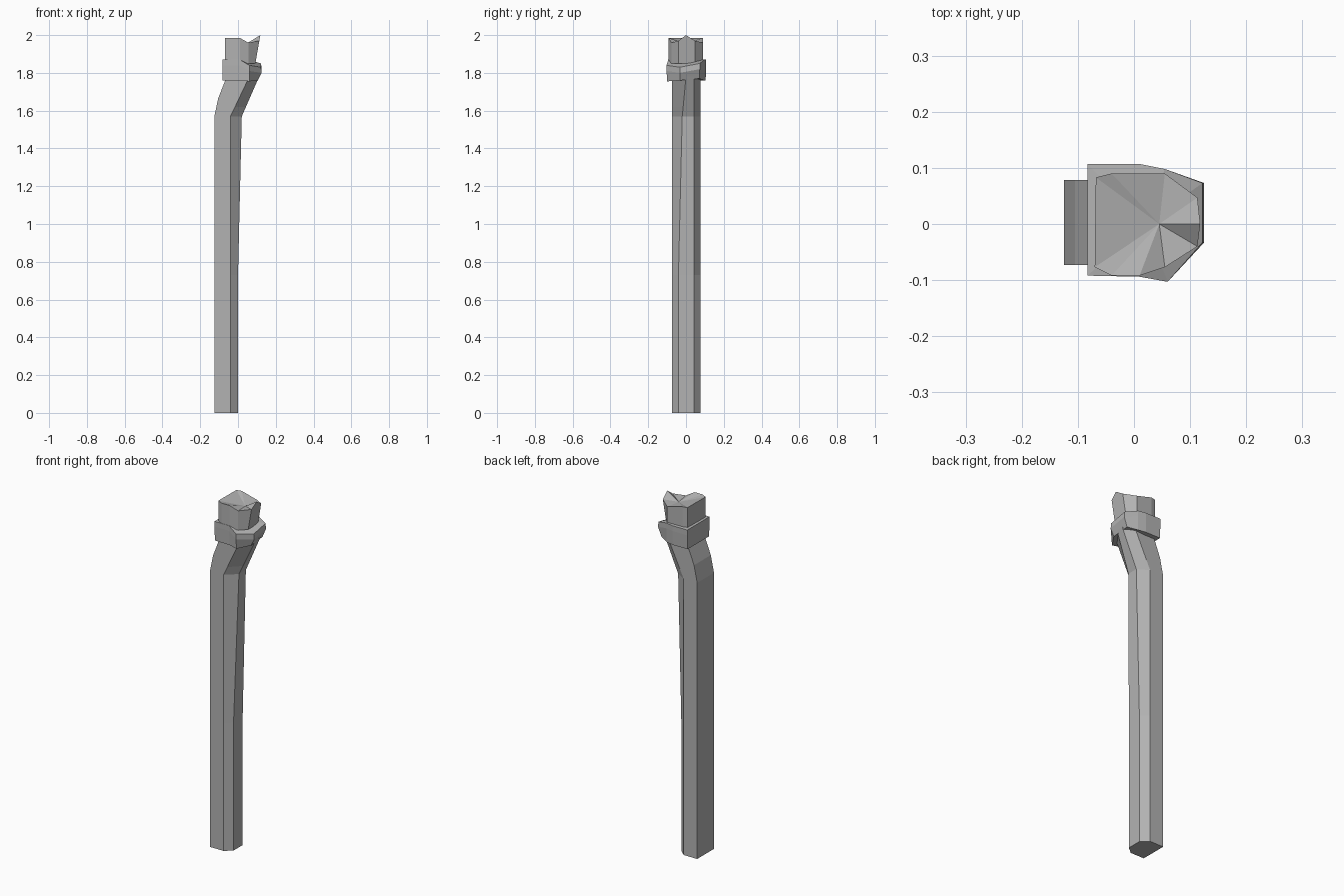
import bpy
import bmesh

cube = bpy.data.objects.get("Cube")
if cube:
    bpy.data.objects.remove(cube, do_unlink=True)

grey = bpy.data.materials.new("plain_grey")
grey.use_nodes = True
colour = (0.45, 0.45, 0.45, 1)
grey.diffuse_color = colour
grey.node_tree.nodes["Principled BSDF"].inputs["Base Color"].default_value = colour


def loft(name, rings, hub=None):
    """Skin a stack of equal rings, closing the ends; hub makes a dished top."""
    bm = bmesh.new()
    loops = [[bm.verts.new(p) for p in ring] for ring in rings]
    n = len(loops[0])
    for low, high in zip(loops, loops[1:]):
        for i in range(n):
            j = (i + 1) % n
            bm.faces.new((low[i], low[j], high[j], high[i]))
    bm.faces.new(loops[0][::-1])
    if hub:
        centre = bm.verts.new(hub)
        for i in range(n):
            bm.faces.new((loops[-1][i], loops[-1][(i + 1) % n], centre))
    else:
        bm.faces.new(loops[-1])
    bmesh.ops.recalc_face_normals(bm, faces=bm.faces)
    mesh = bpy.data.meshes.new(name)
    bm.to_mesh(mesh)
    bm.free()
    mesh.materials.append(grey)
    obj = bpy.data.objects.new(name, mesh)
    bpy.context.collection.objects.link(obj)
    return obj


def shaft_ring(z, back, shoulder, nose, y_near, y_far, lift=0):
    """Six-sided section: flat back, chamfered nose."""
    return [(back, -0.073, z + lift), (shoulder, -0.073, z), (nose, y_near, z),
            (nose, y_far, z), (shoulder, 0.078, z), (back, 0.078, z + lift)]


# Bent six-sided shaft
loft("shaft", [
    shaft_ring(0, -0.125, -0.04, 0, -0.04, 0.042),
    shaft_ring(0.73, -0.125, -0.04, 0, -0.04, 0.042),
    shaft_ring(1.57, -0.125, -0.04, 0.02, -0.02, 0.042),
    shaft_ring(1.62, -0.105, -0.016, 0.042, -0.015, 0.042, 0.045),
    shaft_ring(1.78, -0.06, 0.06, 0.112, 0, 0.042),
])

# Collar with a wedge-shaped nose
outline = [(-0.083, -0.092), (0.01, -0.094), (0.06, -0.103), (0.125, -0.033),
           (0.125, 0.073), (0.055, 0.098), (0.01, 0.107), (-0.083, 0.107)]
low_z = [1.76, 1.76, 1.755, 1.76, 1.77, 1.76, 1.76, 1.76]
high_z = [1.87, 1.87, 1.84, 1.83, 1.85, 1.87, 1.87, 1.87]
bottom = [(min(x, 0.105), y * 0.97, z) for (x, y), z in zip(outline, low_z)]
middle = [(x, y, z - 0.03) for (x, y), z in zip(outline, high_z)]
rim = [(x if x < 0.1 else 0.122, y, z) for (x, y), z in zip(outline, high_z)]
loft("collar", [bottom, middle, rim], hub=(0.02, 0, 1.88))

# Cap with a notched, dished top and a raised tip
cap_rim = [(-0.07, -0.077, 1.985), (-0.04, -0.092, 1.985), (0.01, -0.092, 1.985),
           (0.055, -0.077, 1.96), (0.113, -0.04, 1.97), (0.118, 0, 2),
           (0.113, 0.047, 1.97), (0.055, 0.09, 1.96), (-0.04, 0.09, 1.985),
           (-0.068, 0.083, 1.985)]
cap_base = [(min(x, 0.092), y, 1.85) for x, y, z in cap_rim]
loft("cap", [cap_base, cap_rim], hub=(0.045, 0, 1.955))
